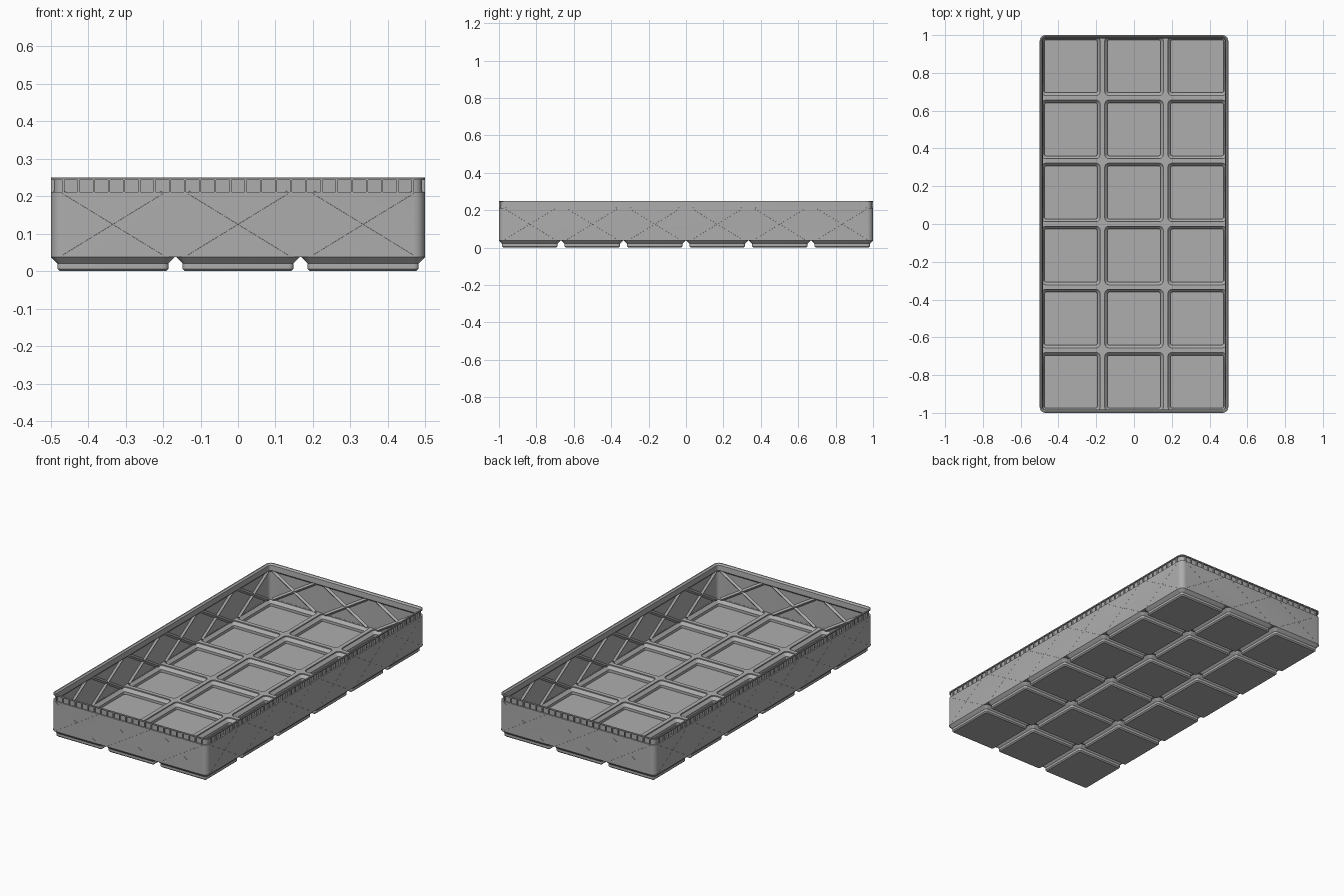
import bpy, bmesh, math
from mathutils import Vector

if "Cube" in bpy.data.objects:
    bpy.data.objects.remove(bpy.data.objects["Cube"])

P = 0.334            # cell pitch
HX, HY = 0.499, 1.0  # outer half sizes
COLS, ROWS = 3, 6
CELLS = [((i - 1) * P, (j - 2.5) * P) for i in range(COLS) for j in range(ROWS)]

grey = bpy.data.materials.new("plain grey")
grey.diffuse_color = (0.42, 0.42, 0.42, 1)
grey.use_nodes = True
grey.node_tree.nodes["Principled BSDF"].inputs["Base Color"].default_value = grey.diffuse_color


def make(name, bm):
    bmesh.ops.recalc_face_normals(bm, faces=bm.faces)
    me = bpy.data.meshes.new(name)
    bm.to_mesh(me)
    bm.free()
    me.materials.append(grey)
    ob = bpy.data.objects.new(name, me)
    bpy.context.collection.objects.link(ob)
    return ob


def ring(bm, cx, cy, hx, hy, r, z, n=5):
    """Rounded rectangle loop of vertices."""
    out = []
    for k, (sx, sy) in enumerate([(1, 1), (-1, 1), (-1, -1), (1, -1)]):
        for i in range(n + 1):
            a = math.pi / 2 * (k + i / n)
            out.append(bm.verts.new((cx + sx * (hx - r) + r * math.cos(a),
                                     cy + sy * (hy - r) + r * math.sin(a), z)))
    return out


def loft(bm, rings):
    """Skin a list of rings and cap both ends."""
    for a, b in zip(rings, rings[1:]):
        for i in range(len(a)):
            j = (i + 1) % len(a)
            bm.faces.new((a[i], a[j], b[j], b[i]))
    bm.faces.new(rings[0])
    bm.faces.new(rings[-1])


def cell_blocks(name, profile):
    """One rounded tapered block per grid cell; profile = (half, radius, z)."""
    bm = bmesh.new()
    for cx, cy in CELLS:
        loft(bm, [ring(bm, cx, cy, h, h, r, z) for h, r, z in profile])
    return make(name, bm)


def boolean(ob, other, op):
    m = ob.modifiers.new(op, 'BOOLEAN')
    m.operation, m.solver, m.object = op, 'EXACT', other
    bpy.context.view_layer.objects.active = ob
    bpy.ops.object.modifier_apply(modifier=m.name)
    bpy.data.objects.remove(other, do_unlink=True)


# tray walls with rim channel outside and lip inside: (inset, z)
profile = [(0, 0.0377), (0, 0.212), (0.008, 0.212), (0.008, 0.243), (0, 0.243),
           (0, 0.249), (0.001, 0.25), (0.007, 0.25), (0.015, 0.242), (0.017, 0.212),
           (0.009, 0.203), (0.009, 0.047)]
bm = bmesh.new()
loft(bm, [ring(bm, 0, 0, HX - d, HY - d, 0.031 - d, z) for d, z in profile])
tray = make("tray", bm)

# stepped feet, hollowed from above by matching pockets
feet = cell_blocks("feet", [(0.1415, 0.0065, 0), (0.148, 0.013, 0.0064), (0.148, 0.013, 0.0207),
                            (0.165, 0.0295, 0.0377), (0.165, 0.0295, 0.042)])
boolean(tray, feet, 'UNION')
pockets = cell_blocks("pockets", [(0.140, 0.01, 0.010), (0.140, 0.01, 0.025),
                                  (0.155, 0.022, 0.041), (0.155, 0.022, 0.06)])
boolean(tray, pockets, 'DIFFERENCE')
bpy.ops.object.select_all(action='DESELECT')
tray.select_set(True)
bpy.context.view_layer.objects.active = tray
bpy.ops.object.shade_smooth_by_angle(angle=math.radians(30))


def box(bm, c, s):
    v = bmesh.ops.create_cube(bm, size=1)['verts']
    bmesh.ops.scale(bm, vec=s, verts=v)
    bmesh.ops.translate(bm, vec=c, verts=v)


# small upright ribs filling the rim channel
bm = bmesh.new()
for side in (-1, 1):
    for i in range(24):
        box(bm, ((i - 11.5) * 0.0405, side * (HY - 0.0045), 0.2275), (0.005, 0.009, 0.0315))
    for i in range(48):
        box(bm, (side * (HX - 0.0045), (i - 23.5) * 0.0405, 0.2275), (0.009, 0.005, 0.0315))
make("rim_ribs", bm)


def bar(bm, a, b, out, r):
    """Diamond section bar from a to b with one edge pointing along out."""
    a, b, out = Vector(a), Vector(b), Vector(out)
    w = (b - a).normalized().cross(out)
    ends = [[bm.verts.new(p + d * r) for d in (out, w, -out, -w)] for p in (a, b)]
    loft(bm, ends)


# crossed braces set into the walls, one cross per cell
bm = bmesh.new()
D, R, W, LO, HI = 0.0095, 0.0097, 0.134, 0.043, 0.207
for side in (-1, 1):
    for s in (-1, 1):
        for i in range(COLS):
            x, y = (i - 1) * P, side * (HY - D)
            bar(bm, (x - W, y, LO if s > 0 else HI), (x + W, y, HI if s > 0 else LO), (0, side, 0), R)
        for j in range(ROWS):
            y, x = (j - 2.5) * P, side * (HX - D)
            bar(bm, (x, y - W, LO if s > 0 else HI), (x, y + W, HI if s > 0 else LO), (side, 0, 0), R)
make("wall_braces", bm)
